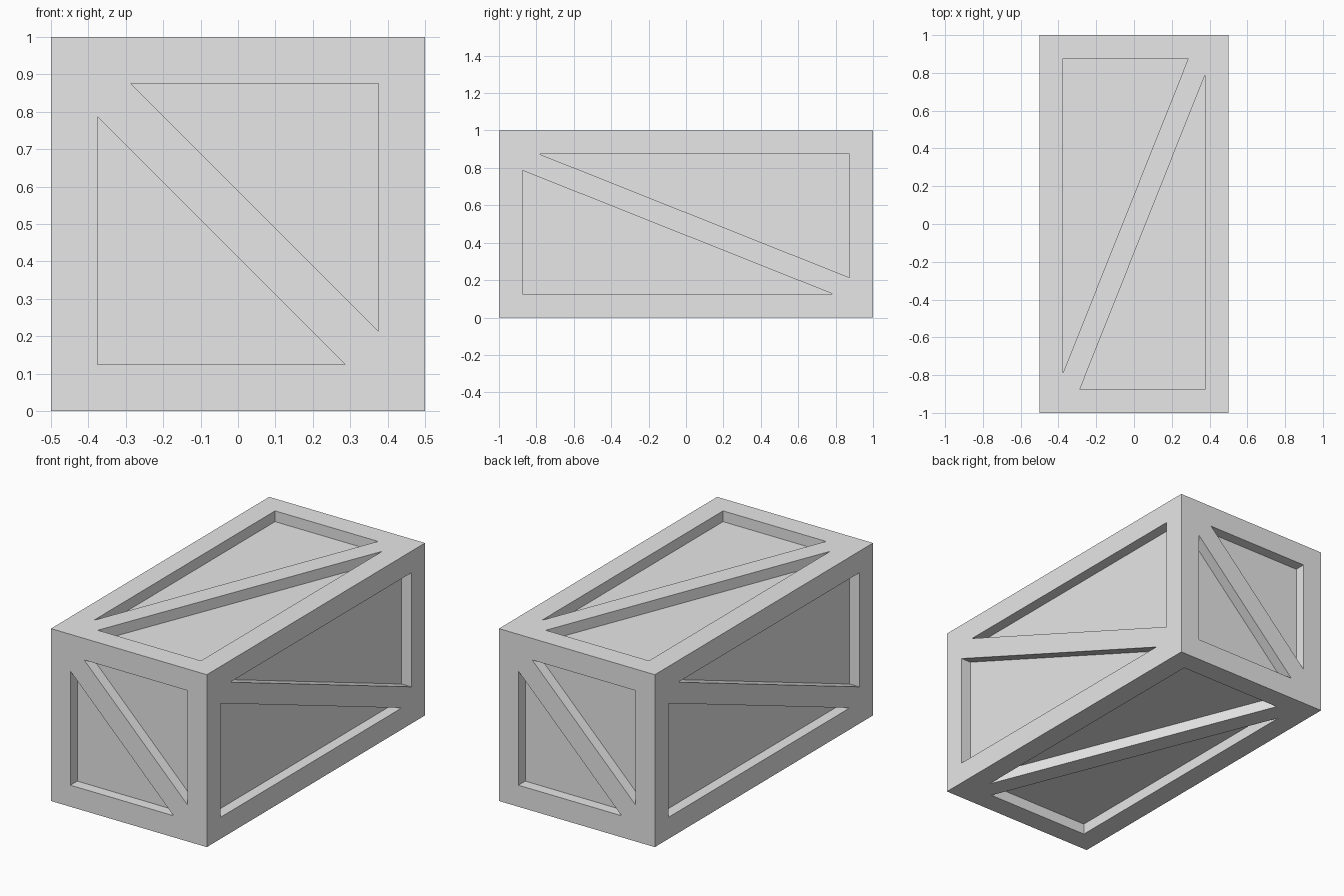
import bpy
import bmesh
from math import pi, sqrt
from mathutils import Matrix, Vector

cube = bpy.data.objects.get("Cube")
if cube:
    bpy.data.objects.remove(cube, do_unlink=True)

WIDTH, LENGTH, HEIGHT = 1, 2, 1
RIM = 0.125            # width of the frame boards
DEPTH = RIM / 2        # depth of the recessed panels
GAP = RIM / sqrt(2)    # room left for the diagonal brace

grey = bpy.data.materials.new("crate grey")
grey.use_nodes = True
colour = (0.8, 0.8, 0.8, 1)
grey.diffuse_color = colour
grey.node_tree.nodes["Principled BSDF"].inputs["Base Color"].default_value = colour


def make_object(name, bm):
    bmesh.ops.recalc_face_normals(bm, faces=bm.faces)
    mesh = bpy.data.meshes.new(name)
    bm.to_mesh(mesh)
    bm.free()
    mesh.materials.append(grey)
    obj = bpy.data.objects.new(name, mesh)
    bpy.context.collection.objects.link(obj)
    return obj


def add_prism(bm, corners, matrix):
    """Triangular prism reaching DEPTH below the local surface."""
    face = bm.faces.new([bm.verts.new(matrix @ Vector((u, v, -DEPTH))) for u, v in corners])
    rise = matrix.to_3x3() @ Vector((0, 0, 2 * DEPTH))
    top = bmesh.ops.extrude_face_region(bm, geom=[face], use_keep_orig=True)
    verts = [g for g in top["geom"] if isinstance(g, bmesh.types.BMVert)]
    bmesh.ops.translate(bm, vec=rise, verts=verts)


def add_side(bm, matrix, width, height, lean):
    """Two triangular pockets either side of a diagonal brace."""
    u, v = width / 2 - RIM, height / 2 - RIM
    for s in (1, -1):
        corners = [(-u, -v), (u - GAP, -v), (-u, v - GAP)]
        add_prism(bm, [(s * lean * a, s * b) for a, b in corners], matrix)


# Solid crate block
bm = bmesh.new()
bmesh.ops.create_cube(bm, size=1, matrix=Matrix.Translation((0, 0, HEIGHT / 2))
                      @ Matrix.Diagonal((WIDTH, LENGTH, HEIGHT, 1)))
crate = make_object("crate", bm)

# Pocket cutters: four walls, then lid and base
bm = bmesh.new()
centre = Matrix.Translation((0, 0, HEIGHT / 2))
upright = Matrix.Rotation(pi / 2, 4, "X")
for turn in range(4):
    across, out = (LENGTH, WIDTH) if turn % 2 else (WIDTH, LENGTH)
    wall = (centre @ Matrix.Rotation(turn * pi / 2, 4, "Z") @ upright
            @ Matrix.Translation((0, 0, out / 2)))
    add_side(bm, wall, across, HEIGHT, 1)
for flip in (0, pi):
    lid = centre @ Matrix.Rotation(flip, 4, "X") @ Matrix.Translation((0, 0, HEIGHT / 2))
    add_side(bm, lid, WIDTH, LENGTH, -1)
cutter = make_object("pocket_cutter", bm)
cutter.hide_render = True

# Cut the pockets and keep only the finished crate
cut = crate.modifiers.new("pockets", "BOOLEAN")
cut.operation = "DIFFERENCE"
cut.solver = "EXACT"
cut.object = cutter
bpy.context.view_layer.update()
result = bpy.data.meshes.new_from_object(
    crate.evaluated_get(bpy.context.evaluated_depsgraph_get()))
crate.modifiers.clear()
crate.data = result
bpy.data.objects.remove(cutter, do_unlink=True)
